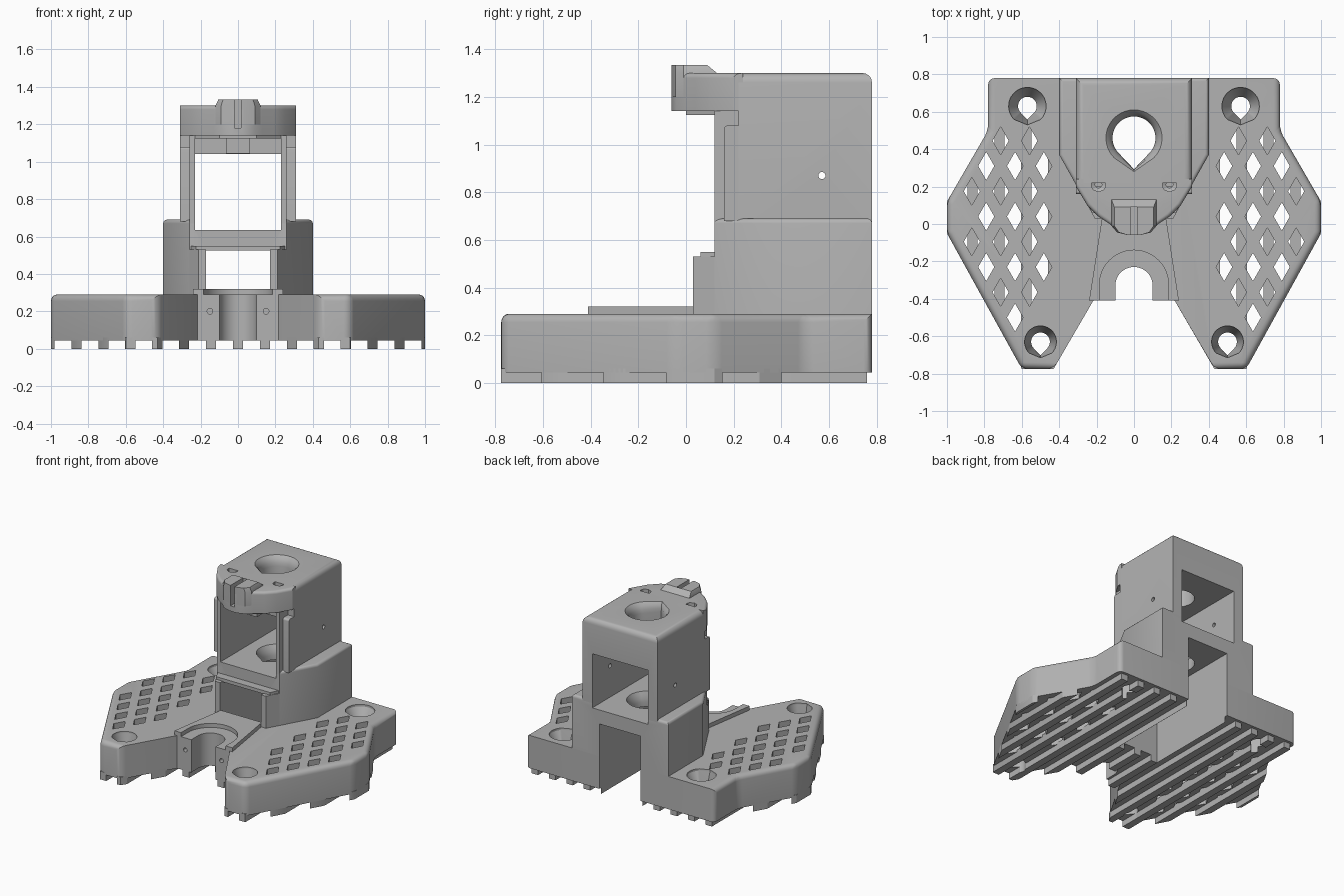
import bpy, bmesh, math
from mathutils import Vector, Matrix

if "Cube" in bpy.data.objects:
    bpy.data.objects.remove(bpy.data.objects["Cube"])

grey = bpy.data.materials.new("plain grey")
grey.use_nodes = True
grey.diffuse_color = (0.45, 0.45, 0.45, 1)
for node in grey.node_tree.nodes:
    if node.type == 'BSDF_PRINCIPLED':
        node.inputs["Base Color"].default_value = grey.diffuse_color


def loft(bm, rings):
    """Closed solid through rings of (outline, z)."""
    loops = [[bm.verts.new((x, y, z)) for x, y in pts] for pts, z in rings]
    n = len(loops[0])
    for a, b in zip(loops, loops[1:]):
        for i in range(n):
            bm.faces.new((a[i], a[(i + 1) % n], b[(i + 1) % n], b[i]))
    bm.faces.new(loops[0][::-1])
    bm.faces.new(loops[-1])


def to_object(name, bm):
    bmesh.ops.recalc_face_normals(bm, faces=bm.faces[:])
    me = bpy.data.meshes.new(name)
    bm.to_mesh(me)
    bm.free()
    ob = bpy.data.objects.new(name, me)
    me.materials.append(grey)
    bpy.context.scene.collection.objects.link(ob)
    return ob


def solid(name, rings, bevel=0, rule=None):
    bm = bmesh.new()
    loft(bm, rings)
    if bevel:
        edges = [e for e in bm.edges if rule(*[v.co for v in e.verts])]
        bmesh.ops.recalc_face_normals(bm, faces=bm.faces[:])
        bmesh.ops.bevel(bm, geom=edges, offset=bevel, segments=5, profile=0.5,
                        affect='EDGES', clamp_overlap=True)
    return to_object(name, bm)


def prism(name, pts, z0, z1, bevel=0, rule=None):
    return solid(name, [(pts, z0), (pts, z1)], bevel, rule)


def rect(x0, x1, y0, y1):
    return [(x0, y0), (x1, y0), (x1, y1), (x0, y1)]


def both(pts):
    """Mirror a right-hand outline into a closed symmetric one."""
    return pts + [(-x, y) for x, y in reversed(pts) if x]


def teardrop(cx, cy, r, tip):
    arc = [math.radians(-45 + 270 * i / 32) for i in range(33)]
    return ([(cx + r * math.cos(a), cy + r * math.sin(a)) for a in arc]
            + [(cx, cy - tip * r)])


def u_shape(cy, r):
    arc = [math.pi * i / 24 for i in range(25)]
    return [(r, -0.6)] + [(r * math.cos(a), cy + r * math.sin(a)) for a in arc] + [(-r, -0.6)]


def pin(name, r, start, end):
    start, end = Vector(start), Vector(end)
    bm = bmesh.new()
    turn = (end - start).to_track_quat('Z', 'Y').to_matrix().to_4x4()
    bmesh.ops.create_cone(bm, cap_ends=True, segments=20, radius1=r, radius2=r,
                          depth=(end - start).length,
                          matrix=Matrix.Translation((start + end) / 2) @ turn)
    return to_object(name, bm)


def cut(target, *cutters, op='DIFFERENCE'):
    for c in cutters:
        m = target.modifiers.new("cut", 'BOOLEAN')
        m.object, m.operation, m.solver = c, op, 'EXACT'
    dg = bpy.context.evaluated_depsgraph_get()
    dg.update()
    me = bpy.data.meshes.new_from_object(target.evaluated_get(dg))
    target.modifiers.clear()
    target.data = me
    for c in cutters:
        bpy.data.objects.remove(c)


def ribs(name, pts):
    """Lengthwise strips under an outline."""
    body = prism(name, pts, 0, 0.06)
    bm = bmesh.new()
    for k in range(-7, 8):
        loft(bm, [(rect(k * 0.144 - 0.027, k * 0.144 + 0.027, -1, 0.76), z) for z in (-0.1, 0.2)])
    cut(body, to_object("strips", bm), op='INTERSECT')
    return body


def inside(p, pts, margin):
    d = []
    for (ax, ay), (bx, by) in zip(pts, pts[1:] + pts[:1]):
        d.append(((bx - ax) * (p[1] - ay) - (by - ay) * (p[0] - ax)) / math.hypot(bx - ax, by - ay))
    return min(d) > margin or max(d) < -margin


# Wings with diamond grid, countersunk holes and ribs
WING = [(0.17, 0.78), (0.78, 0.78), (0.78, 0.5), (1, 0.12), (1, -0.05),
        (0.6, -0.775), (0.43, -0.775), (0.2, -0.38), (0.17, -0.33)]
FIELD = [(0.43, 0.56), (0.72, 0.56), (0.95, 0.12), (0.95, -0.03), (0.6, -0.64),
         (0.44, -0.64), (0.24, -0.28), (0.23, 0), (0.43, 0.36)]
SCREWS = [(0.57, 0.63, 0.1), (0.5, -0.63, 0.085)]


def sink(s, cx, cy, r, inner):
    return solid("sink", [(teardrop(s * cx, cy, inner, 1.42), -0.1),
                          (teardrop(s * cx, cy, inner, 1.42), 0.19),
                          (teardrop(s * cx, cy, r, 1.0), 0.275),
                          (teardrop(s * cx, cy, r, 1.0), 0.4)])


for s, side in ((1, "left"), (-1, "right")):
    outline = [(s * x, y) for x, y in WING]
    wing = prism(side + "_wing", outline, 0.045, 0.29, 0.035,
                 lambda a, b: (a.z + b.z > 0.3) and min(abs(a.x), abs(b.x)) > 0.21)
    bm = bmesh.new()
    for i in range(14):
        for j in range(-6, 6):
            x, y = 0.02 + 0.077 * i, 0.04 + 0.27 * (j + 0.5 * (i % 2))
            if inside((x, y), FIELD, 0.035) and all(math.hypot(x - a, y - b) > r + 0.07 for a, b, r in SCREWS):
                d = [(s * (x + u), y + v) for u, v in ((0.043, 0), (0, 0.075), (-0.043, 0), (0, -0.075))]
                loft(bm, [(d, -0.1), (d, 0.4)])
    cut(wing, to_object("diamonds", bm), *[sink(s, *c, 0.05) for c in SCREWS])
    strips = ribs(side + "_ribs", outline)
    cut(strips, *[sink(s, *c, 0.05) for c in SCREWS])

# Front clip between the wings
CLIP = both([(0.24, -0.41), (0.17, 0.04)])
for clip, top in ((prism("front_clip", CLIP, 0.045, 0.32), True), (ribs("clip_ribs", CLIP), False)):
    cut(clip, prism("bore", u_shape(-0.33, 0.1), -0.2, 0.5))
    if top:
        cut(clip, prism("counterbore", u_shape(-0.325, 0.185), 0.29, 0.5),
            *[pin("clip_pin", 0.015, (x, -0.5, 0.2), (x, -0.33, 0.2)) for x in (-0.15, 0.15)])


# Lower tower with tunnel, cavity and flared hole
def top_edge(z):
    return lambda a, b: min(a.z, b.z) > z - 0.001


def flare(z0, z1, wide):
    return solid("flare", [(teardrop(0, 0.46, 0.115, 1.45), z0), (teardrop(0, 0.46, 0.115, 1.45), z1 - 0.07),
                           (teardrop(0, 0.46, 0.12, 1.4), z1 - 0.045),
                           (teardrop(0, 0.46, 0.13, 1.3), z1 - 0.02),
                           (teardrop(0, 0.46, wide, 1.2), z1),
                           (teardrop(0, 0.46, wide, 1.2), z1 + 0.03)])


lower = prism("lower_tower", both([(0.4, 0.78), (0.4, 0.37), (0.26, 0.12)]), 0.045, 0.69, 0.02, top_edge(0.69))
cut(lower, prism("tunnel", rect(-0.17, 0.17, -1, 1), -0.2, 0.53),
    prism("cavity", rect(-0.23, 0.23, -1, 1), 0.635, 0.9), flare(0.4, 0.635, 0.14))
step = prism("front_step", both([(0.265, 0.13), (0.21, 0.03)]), 0.045, 0.53)
cut(step, prism("tunnel", rect(-0.17, 0.17, -1, 1), -0.2, 0.6))
prism("step_lip", both([(0.26, 0.14), (0.225, 0.06)]), 0.525, 0.55)

# Upper tower
upper = prism("upper_tower", rect(-0.31, 0.31, 0.22, 0.78), 0.64, 1.3, 0.04,
              lambda a, b: min(a.z, b.z) > 1.29 and max(a.y, b.y) > 0.3)
cut(upper, prism("cavity", rect(-0.23, 0.23, -1, 1), 0.5, 1.04), flare(0.9, 1.3, 0.15),
    pin("side_pin", 0.015, (-0.5, 0.57, 0.87), (0.5, 0.57, 0.87)))
for s, side in ((1, "left"), (-1, "right")):
    prism(side + "_inner_wall", rect(*sorted((s * 0.23, s * 0.26)), 0.12, 0.24), 0.6, 1.15)
    prism(side + "_flap", rect(*sorted((s * 0.255, s * 0.31)), 0.16, 0.24), 0.68, 1.08, 0.015,
          lambda a, b: min(a.z, b.z) > 1.07 and max(a.y, b.y) < 0.2)

# Rounded head with hook
HEAD = both([(0.31, 0.24), (0.31, 0.2), (0.25, 0.1), (0.19, 0.04), (0.13, 0), (0.09, -0.04), (0.03, -0.06)])
head = prism("head", HEAD, 1.14, 1.3, 0.025,
             lambda a, b: min(a.z, b.z) > 1.29 and max(a.y, b.y) < 0.21)
hook = solid("hook", [(both([(0.12, 0.13), (0.12, -0.01), (0.09, -0.045), (0.03, -0.06)]), 1.2),
                      (both([(0.12, 0.13), (0.12, -0.01), (0.09, -0.045), (0.03, -0.06)]), 1.3),
                      (both([(0.105, 0.09), (0.105, -0.01), (0.08, -0.045), (0.03, -0.06)]), 1.333)])
for part in (head, hook):
    cut(part, prism("slot", rect(-0.02, 0.015, -0.1, 0.09), 1.18, 1.5))
cut(head, *[solid("eyelet", [(teardrop(x, 0.21, 0.018, 1), 1.1), (teardrop(x, 0.21, 0.018, 1), 1.24),
                             (teardrop(x, 0.21, 0.038, 1), 1.25), (teardrop(x, 0.21, 0.038, 1), 1.4)])
            for x in (-0.19, 0.19)])
prism("head_lip", both([(0.23, 0.2), (0.23, 0.12), (0.1, 0.0)]), 1.125, 1.16)
prism("head_stub", rect(-0.065, 0.065, 0.13, 0.23), 1.045, 1.15)

# Smooth rounded edges, keep corners crisp
bpy.ops.object.select_all(action='DESELECT')
for ob in bpy.context.scene.objects:
    if ob.type == 'MESH':
        ob.select_set(True)
        bpy.context.view_layer.objects.active = ob
bpy.ops.object.shade_smooth_by_angle(angle=math.radians(30))
